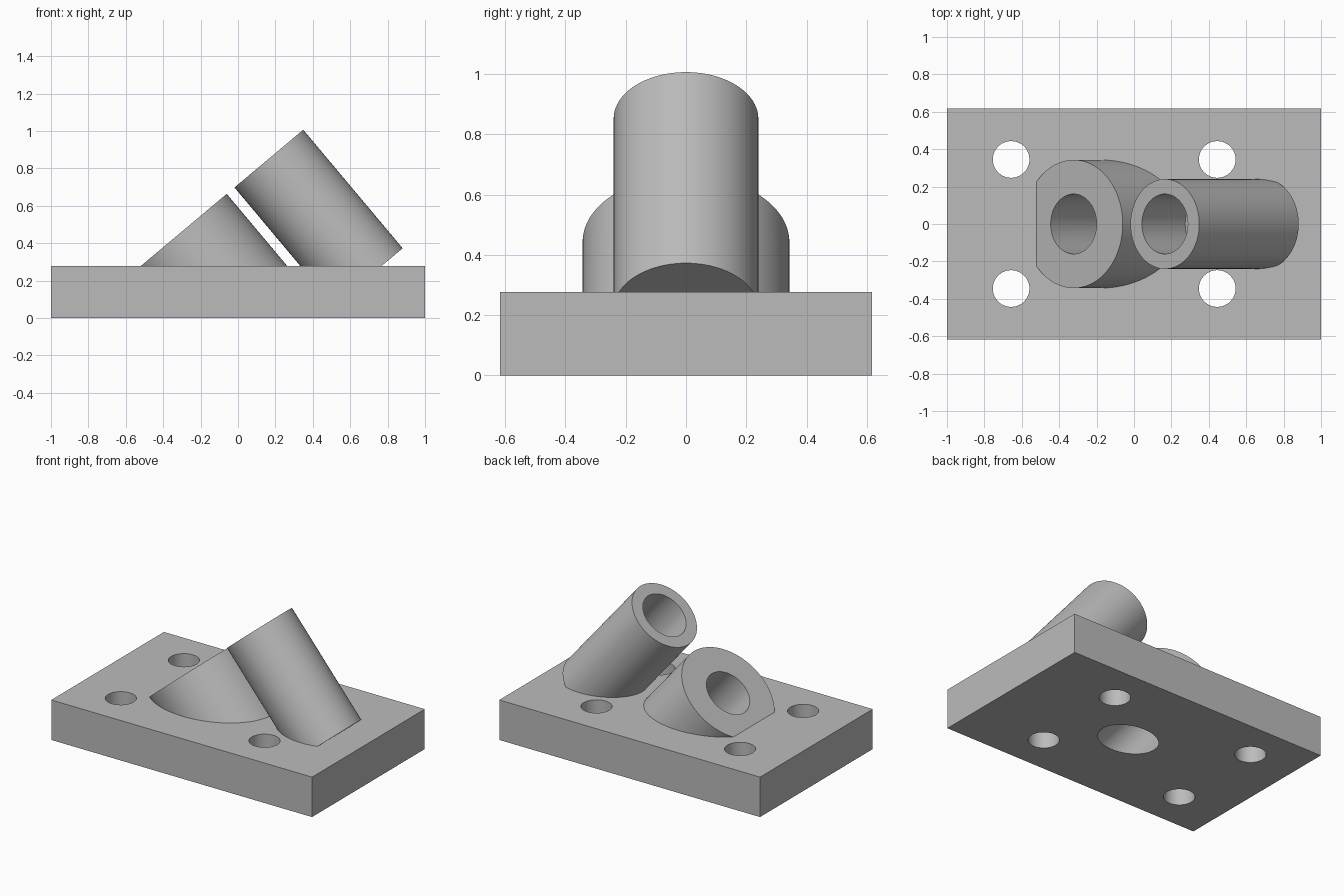
import bpy, bmesh, math
from mathutils import Vector, Matrix

cube = bpy.data.objects.get("Cube")
if cube:
    bpy.data.objects.remove(cube, do_unlink=True)

grey = bpy.data.materials.new("machined_grey")
grey.use_nodes = True
grey.diffuse_color = (0.5, 0.5, 0.5, 1)
grey.node_tree.nodes["Principled BSDF"].inputs["Base Color"].default_value = (0.5, 0.5, 0.5, 1)

PLATE = Vector((2.0, 1.234, 0.277))
TILT = math.radians(40)
AXIS = Vector((math.sin(TILT), 0, -math.cos(TILT)))   # down the tilted tubes
BORE = 0.16


def finish(name, bm):
    mesh = bpy.data.meshes.new(name)
    bmesh.ops.recalc_face_normals(bm, faces=bm.faces)
    bm.to_mesh(mesh)
    bm.free()
    mesh.materials.append(grey)
    obj = bpy.data.objects.new(name, mesh)
    bpy.context.collection.objects.link(obj)
    return obj


def cylinder(name, start, direction, radius, length, floor=None):
    """Cylinder from start along direction, optionally trimmed flat at height floor."""
    bm = bmesh.new()
    turn = direction.to_track_quat('Z', 'Y').to_matrix().to_4x4()
    place = Matrix.Translation(start + direction * length / 2) @ turn
    bmesh.ops.create_cone(bm, cap_ends=True, segments=96, radius1=radius,
                          radius2=radius, depth=length, matrix=place)
    if floor is not None:
        cut = bmesh.ops.bisect_plane(bm, geom=bm.verts[:] + bm.edges[:] + bm.faces[:],
                                     plane_co=(0, 0, floor), plane_no=(0, 0, 1),
                                     clear_inner=True)
        rim = [e for e in cut["geom_cut"] if isinstance(e, bmesh.types.BMEdge)]
        bmesh.ops.contextual_create(bm, geom=rim)
    return finish(name, bm)


def combine(target, tool, operation):
    mod = target.modifiers.new(operation.lower(), 'BOOLEAN')
    mod.operation = operation
    mod.solver = 'EXACT'
    mod.object = tool
    bpy.context.view_layer.objects.active = target
    bpy.ops.object.modifier_apply(modifier=mod.name)
    bpy.data.objects.remove(tool, do_unlink=True)


# Base plate
bm = bmesh.new()
bmesh.ops.create_cube(bm, size=1, matrix=Matrix.Translation((0, 0, PLATE.z / 2))
                      @ Matrix.Diagonal((*PLATE, 1)))
body = finish("plate_with_angled_tubes", bm)

# Wide short boss and slim tall tube, both fused to the plate
wide_top = Vector((-0.323, 0, 0.443))
tall_top = Vector((0.165, 0, 0.852))
combine(body, cylinder("wide_boss", wide_top, AXIS, 0.343, 1.2, floor=0.1), 'UNION')
combine(body, cylinder("tall_tube", tall_top, AXIS, 0.24, 0.827), 'UNION')

# Through bore in the boss, blind bore in the tube
combine(body, cylinder("boss_bore", wide_top - AXIS * 0.1, AXIS, BORE, 1.2), 'DIFFERENCE')
combine(body, cylinder("tube_bore", tall_top - AXIS * 0.1, AXIS, BORE, 0.46), 'DIFFERENCE')

# Four bolt holes
for x in (-0.657, 0.445):
    for y in (-0.345, 0.345):
        hole = cylinder("bolt_hole", Vector((x, y, -0.1)), Vector((0, 0, 1)), 0.098, 0.5)
        combine(body, hole, 'DIFFERENCE')

# Smooth walls with crisp edges
bpy.ops.object.select_all(action='DESELECT')
body.select_set(True)
bpy.context.view_layer.objects.active = body
bpy.ops.object.shade_smooth_by_angle(angle=math.radians(30))
